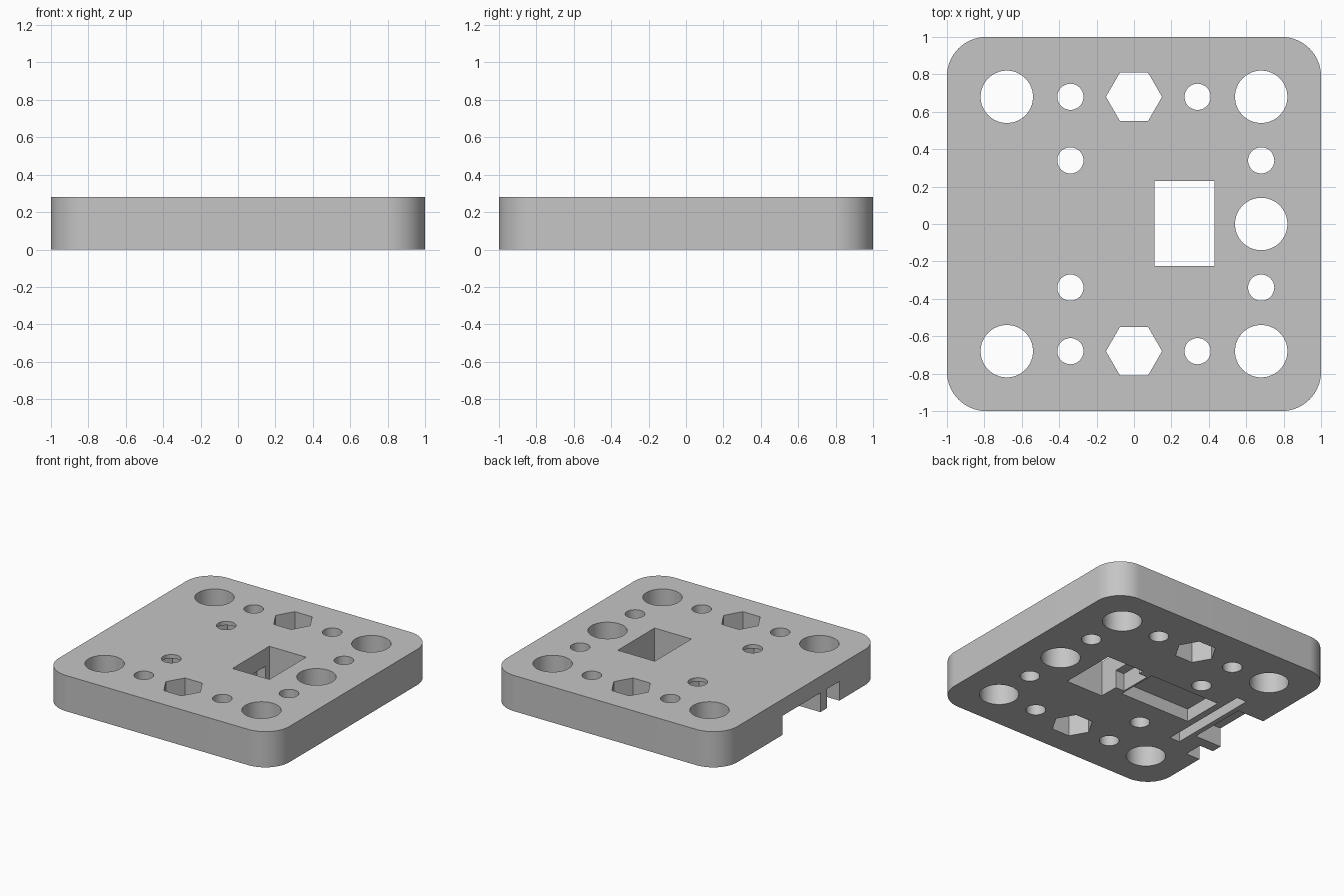
import bpy
import bmesh
from math import cos, sin, pi

cube = bpy.data.objects.get("Cube")
if cube:
    bpy.data.objects.remove(cube, do_unlink=True)

HEIGHT = 0.28

grey = bpy.data.materials.new("plain_grey")
grey.use_nodes = True
colour = (0.56, 0.56, 0.56, 1)
grey.diffuse_color = colour
grey.node_tree.nodes["Principled BSDF"].inputs["Base Color"].default_value = colour


def prism(bm, outline, z0, z1):
    """Extrude a flat outline between two heights."""
    low = [bm.verts.new((x, y, z0)) for x, y in outline]
    high = [bm.verts.new((x, y, z1)) for x, y in outline]
    bm.faces.new(low[::-1])
    bm.faces.new(high)
    n = len(low)
    for i in range(n):
        j = (i + 1) % n
        bm.faces.new((low[i], low[j], high[j], high[i]))


def ring(x, y, radius, sides):
    return [(x + radius * cos(2 * pi * i / sides),
             y + radius * sin(2 * pi * i / sides)) for i in range(sides)]


def box(x0, x1, y0, y1):
    return [(x0, y0), (x1, y0), (x1, y1), (x0, y1)]


def rounded_square(half, radius, steps):
    points = []
    for corner, (sx, sy) in enumerate([(1, 1), (-1, 1), (-1, -1), (1, -1)]):
        for i in range(steps + 1):
            a = pi / 2 * (corner + i / steps)
            points.append((sx * (half - radius) + radius * cos(a),
                           sy * (half - radius) + radius * sin(a)))
    return points


def make_object(name, bm):
    mesh = bpy.data.meshes.new(name)
    bm.to_mesh(mesh)
    bm.free()
    mesh.materials.append(grey)
    obj = bpy.data.objects.new(name, mesh)
    bpy.context.collection.objects.link(obj)
    return obj


# Plate with rounded corners
bm = bmesh.new()
prism(bm, rounded_square(1, 0.21, 16), 0, HEIGHT)
plate = make_object("base_plate", bm)

# Openings that go right through
through = bmesh.new()
grid = 0.68
large = [(sx * grid, sy * grid) for sx in (-1, 1) for sy in (-1, 1)] + [(grid, 0)]
small = [(sx * grid / 2, sy * grid) for sx in (-1, 1) for sy in (-1, 1)]
small += [(x, sy * grid / 2) for x in (-grid / 2, grid) for sy in (-1, 1)]
openings = [ring(x, y, 0.14, 64) for x, y in large]
openings += [ring(x, y, 0.07, 40) for x, y in small]
openings += [ring(0, sy * grid, 0.15, 6) for sy in (-1, 1)]
openings.append(box(0.11, 0.43, -0.225, 0.23))
for outline in openings:
    prism(through, outline, -0.1, HEIGHT + 0.1)

# Recesses in the underside and enclosed nut traps
recess = bmesh.new()
for outline, depth in [
    (box(0.035, 0.15, -0.07, 0.185), 0.14),     # nook beside the window
    (box(-0.59, 0.02, -0.11, 0.22), 0.10),      # long pocket
    (box(-0.73, -0.645, -0.37, 0.37), 0.20),    # cross slot
    (box(-1.1, -0.77, -0.235, 0.235), 0.15),    # wide side notch
    (box(-1.1, -0.88, -0.47, -0.32), 0.15),     # small side notch
]:
    prism(recess, outline, -0.1, depth)
for sy in (-1, 1):
    prism(recess, ring(-grid / 2, sy * grid / 2, 0.1, 6), 0.12, 0.25)

bpy.context.view_layer.objects.active = plate
for name, cutter_mesh in (("through_cutter", through), ("recess_cutter", recess)):
    cutter = make_object(name, cutter_mesh)
    cutter.hide_render = True
    mod = plate.modifiers.new(name, "BOOLEAN")
    mod.operation = "DIFFERENCE"
    mod.solver = "EXACT"
    mod.object = cutter
    bpy.ops.object.modifier_apply(modifier=name)
    bpy.data.objects.remove(cutter, do_unlink=True)

# Smooth round walls, sharp edges elsewhere
bpy.ops.object.select_all(action="DESELECT")
plate.select_set(True)
bpy.context.view_layer.objects.active = plate
bpy.ops.object.shade_smooth_by_angle(angle=pi / 6)
